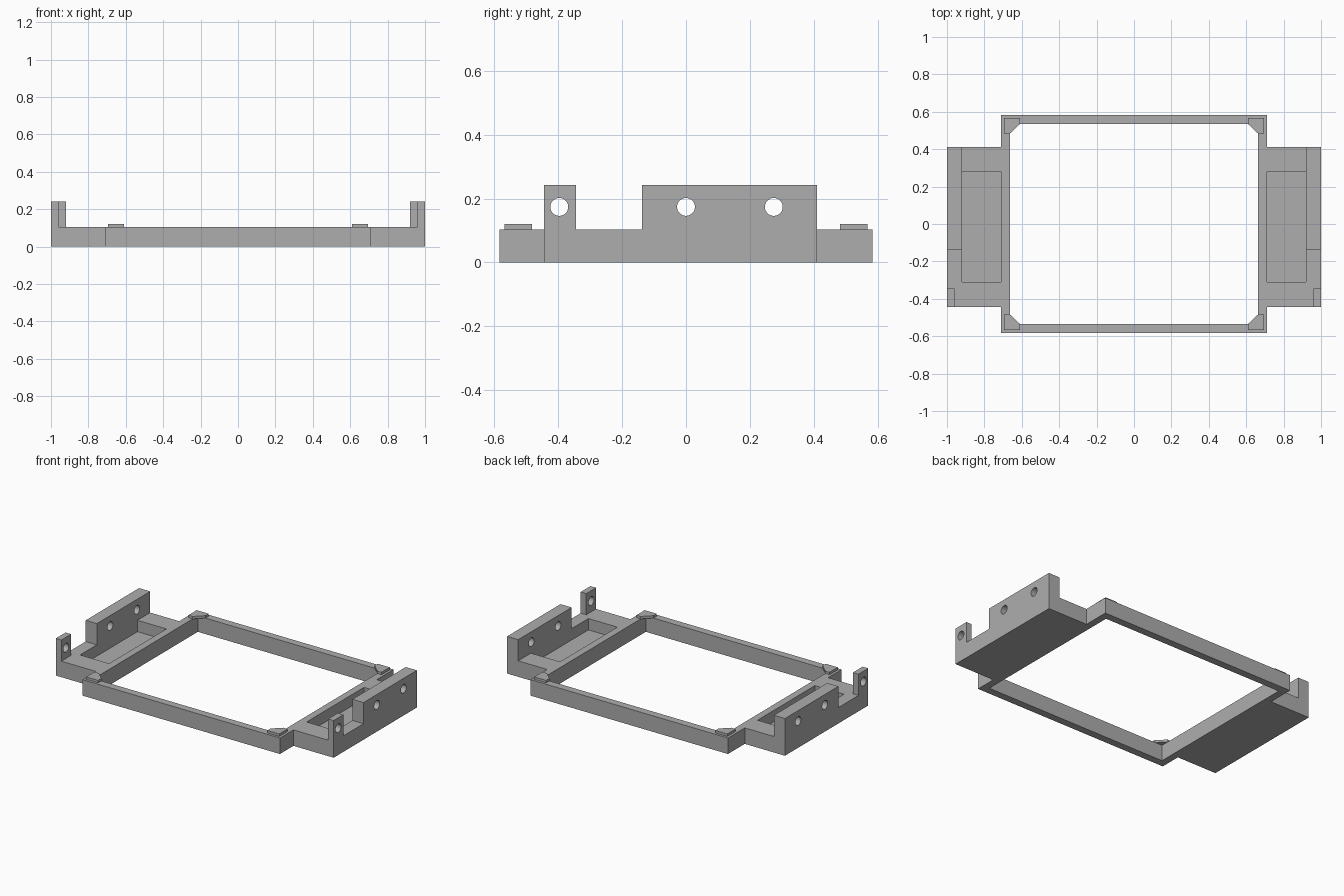
import bpy, bmesh
from math import pi
from mathutils import Matrix

cube = bpy.data.objects.get("Cube")
if cube:
    bpy.data.objects.remove(cube, do_unlink=True)

grey = bpy.data.materials.new("matte_grey")
grey.use_nodes = True
COLOUR = (0.42, 0.42, 0.42, 1)
grey.diffuse_color = COLOUR
grey.node_tree.nodes["Principled BSDF"].inputs["Base Color"].default_value = COLOUR

DECK, TOP, FLOOR = 0.104, 0.242, 0.03


def make(name, bm):
    bmesh.ops.recalc_face_normals(bm, faces=bm.faces[:])
    mesh = bpy.data.meshes.new(name)
    bm.to_mesh(mesh)
    bm.free()
    mesh.materials.append(grey)
    obj = bpy.data.objects.new(name, mesh)
    bpy.context.collection.objects.link(obj)
    return obj


def prism(name, outline, z0, z1):
    bm = bmesh.new()
    face = bm.faces.new([bm.verts.new((x, y, z0)) for x, y in outline])
    grown = bmesh.ops.extrude_face_region(bm, geom=[face])["geom"]
    verts = [v for v in grown if isinstance(v, bmesh.types.BMVert)]
    bmesh.ops.translate(bm, verts=verts, vec=(0, 0, z1 - z0))
    return make(name, bm)


def box(name, x0, x1, y0, y1, z0, z1):
    return prism(name, [(x0, y0), (x1, y0), (x1, y1), (x0, y1)], z0, z1)


def side_box(name, side, x0, x1, *rest):
    return box(name, *sorted((side * x0, side * x1)), *rest)


def combine(target, tool, operation):
    mod = target.modifiers.new(operation, "BOOLEAN")
    mod.operation, mod.solver, mod.object = operation, "EXACT", tool
    bpy.context.view_layer.objects.active = target
    bpy.ops.object.modifier_apply(modifier=mod.name)
    bpy.data.objects.remove(tool, do_unlink=True)


# Frame outline with a wing on each side
right = [(0.711, -0.584), (0.711, -0.445), (1, -0.445),
         (1, 0.411), (0.711, 0.411), (0.711, 0.584)]
frame = prism("bracket_frame", right + [(-x, y) for x, y in reversed(right)], 0, DECK)

# Central opening
combine(frame, box("opening", -0.664, 0.664, -0.535, 0.535, -0.1, 0.3), "DIFFERENCE")

for side in (-1, 1):
    # Upright wall and small post on the wing's outer edge
    combine(frame, side_box("wall", side, 0.92, 1, -0.138, 0.411, 0.06, TOP), "UNION")
    combine(frame, side_box("post", side, 0.96, 1, -0.445, -0.345, 0.06, TOP), "UNION")
    # Recessed pocket, open at the top
    combine(frame, side_box("pocket", side, 0.711, 0.92, -0.31, 0.28, FLOOR, 0.3), "DIFFERENCE")
    # Round screw holes
    for y in (-0.397, 0, 0.275):
        bm = bmesh.new()
        bmesh.ops.create_cone(
            bm, cap_ends=True, segments=32, radius1=0.028, radius2=0.028, depth=0.3,
            matrix=Matrix.Translation((side * 0.96, y, 0.174)) @ Matrix.Rotation(pi / 2, 4, "Y"))
        combine(frame, make("hole", bm), "DIFFERENCE")

bpy.ops.object.select_all(action="DESELECT")
frame.select_set(True)
bpy.context.view_layer.objects.active = frame
bpy.ops.object.shade_smooth_by_angle()

# Chamfered corner pads that overhang the opening slightly
pad = [(0.609, 0.568), (0.695, 0.568), (0.695, 0.483), (0.664, 0.483), (0.609, 0.535)]
for sx, x_name in ((1, "left"), (-1, "right")):
    for sy, y_name in ((-1, "front"), (1, "back")):
        prism(f"{y_name}_{x_name}_pad", [(sx * x, sy * y) for x, y in pad], DECK, 0.12)
